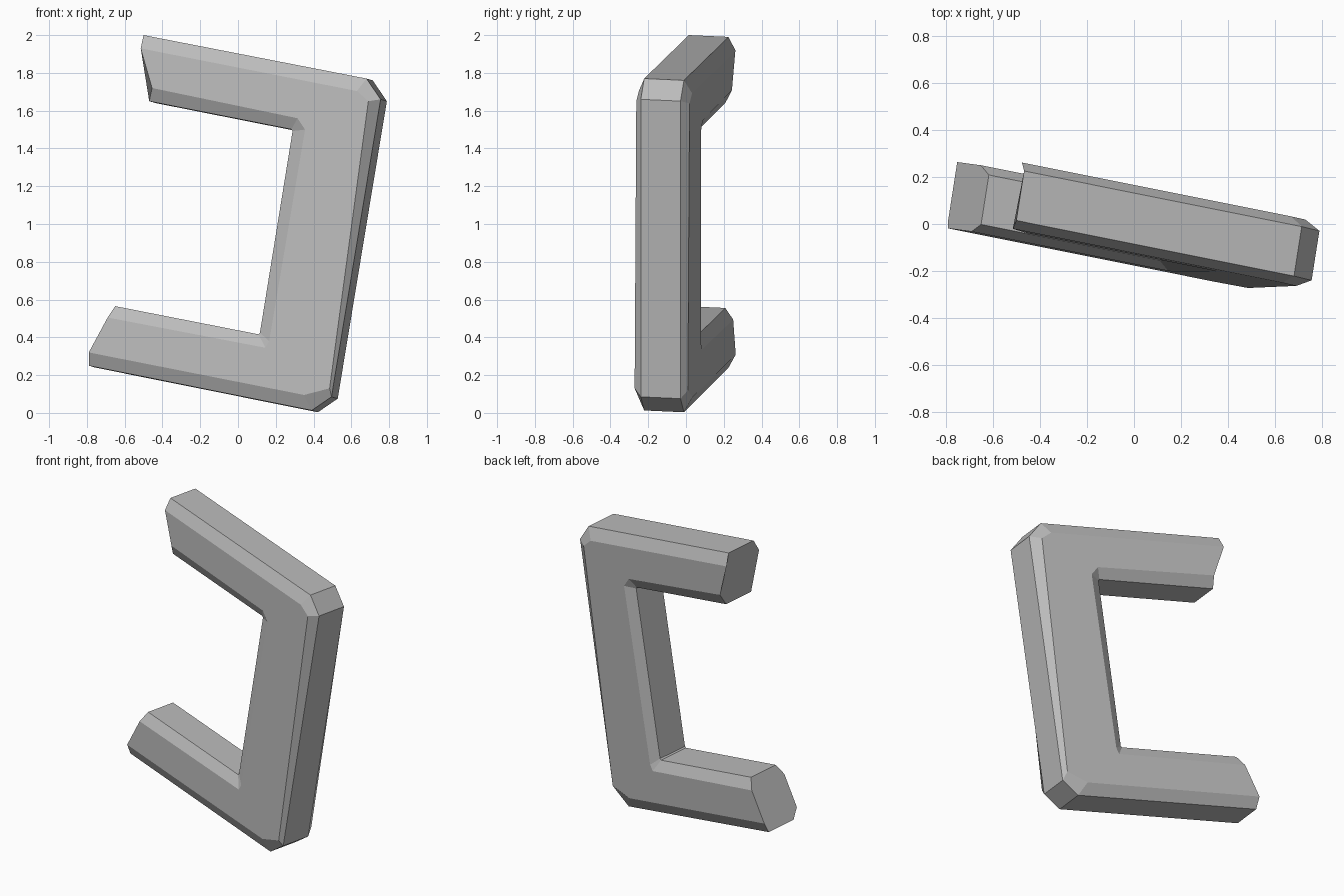
import bpy
import bmesh
from mathutils import Vector

cube = bpy.data.objects.get("Cube")
if cube:
    bpy.data.objects.remove(cube, do_unlink=True)

# Grey material
grey = bpy.data.materials.new("plain grey")
grey.use_nodes = True
colour = (0.5, 0.5, 0.5, 1)
grey.diffuse_color = colour
grey.node_tree.nodes["Principled BSDF"].inputs["Base Color"].default_value = colour

# Full bracket outline (x, z): outer edge from upper tip to lower tip, then inner edge back
full = [(-.50, 2.0), (.68, 1.77), (.755, 1.66), (.495, .085), (.39, .013), (-.79, .25),
        (-.65, .565), (.108, .416), (.116, .424), (.289, 1.492), (.283, 1.501), (-.47, 1.65)]
# Same outline, inset for the flat front and back faces
inset = [(-.515, 1.93), (.63, 1.704), (.69, 1.65), (.485, .13), (.35, .095), (-.79, .32),
         (-.69, .505), (.145, .345), (.165, .38), (.355, 1.50), (.315, 1.56), (-.455, 1.72)]
ACROSS = Vector((.155, .987, -.045))   # thickness direction
WIDTH, BEVEL = .213, .036
UPPER_TIP, LOWER_TIP = len(full) - 1, 5


def ring(bm, outline, shift):
    """Lay an outline on the tilted bracket plane, moved through the thickness."""
    return [bm.verts.new(Vector((x, -.194 * x + .032 * z - .146, z)) + ACROSS * shift)
            for x, z in outline]


bm = bmesh.new()
rings = [ring(bm, inset, 0), ring(bm, full, 0),
         ring(bm, full, WIDTH), ring(bm, inset, WIDTH + BEVEL)]
for v in rings[0]:
    v.co.y -= BEVEL

# Front and back faces
bm.faces.new(rings[0])
bm.faces.new(rings[3][::-1])

# Bevels and edge walls, left open at the tips
count = len(full)
for near, far in zip(rings, rings[1:]):
    for i in range(count):
        if i not in (UPPER_TIP, LOWER_TIP):
            j = (i + 1) % count
            bm.faces.new((near[i], far[i], far[j], near[j]))

# Eight-sided tip caps
for i in (UPPER_TIP, LOWER_TIP):
    j = (i + 1) % count
    bm.faces.new([r[i] for r in rings] + [r[j] for r in reversed(rings)])

bmesh.ops.recalc_face_normals(bm, faces=bm.faces)
mesh = bpy.data.meshes.new("bracket_handle")
bm.to_mesh(mesh)
bm.free()
mesh.materials.append(grey)
handle = bpy.data.objects.new("bracket_handle", mesh)
bpy.context.collection.objects.link(handle)
